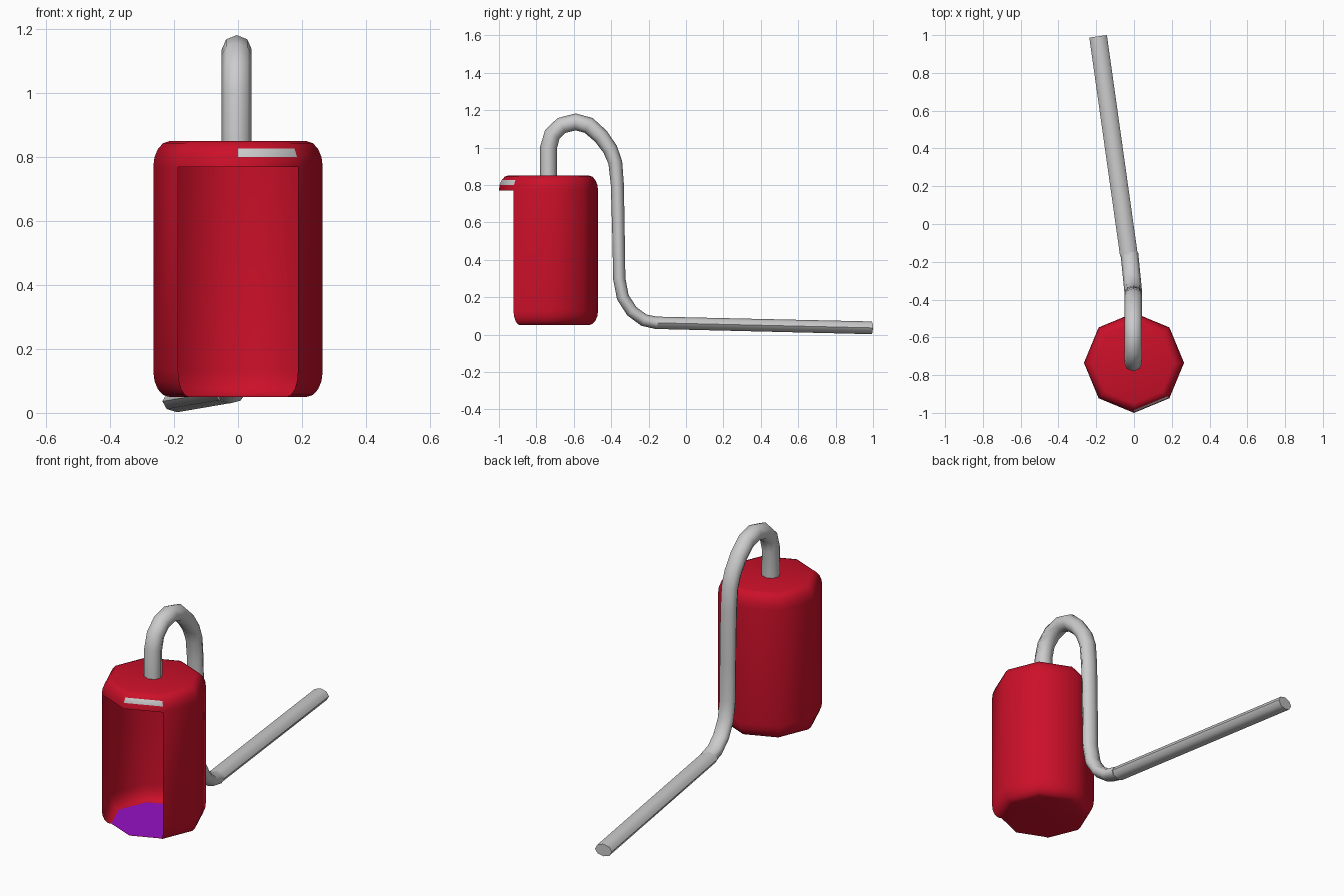
import bpy, math
from mathutils import Vector

if "Cube" in bpy.data.objects:
    bpy.data.objects.remove(bpy.data.objects["Cube"])


def material(name, rgb):
    m = bpy.data.materials.new(name)
    m.diffuse_color = (*rgb, 1)
    m.use_nodes = True
    m.node_tree.nodes["Principled BSDF"].inputs["Base Color"].default_value = m.diffuse_color
    return m


def make(name, verts, faces, mats=(), smooth=None):
    me = bpy.data.meshes.new(name)
    me.from_pydata(verts, [], faces)
    me.update()
    ob = bpy.data.objects.new(name, me)
    bpy.context.collection.objects.link(ob)
    for m in mats:
        me.materials.append(m)
    if smooth:
        bpy.ops.object.select_all(action='DESELECT')
        ob.select_set(True)
        bpy.context.view_layer.objects.active = ob
        bpy.ops.object.shade_smooth_by_angle(angle=math.radians(smooth))
    return ob


def tube(name, path, smooth, n=8):
    """Sweep an oval section along (x, y, z, half thickness) points."""
    pts = [Vector(p[:3]) for p in path]
    verts, faces = [], []
    for k, p in enumerate(pts):
        a = (p - pts[k - 1]).normalized() if k else Vector()
        b = (pts[k + 1] - p).normalized() if k < len(pts) - 1 else Vector()
        t = (a + b).normalized()
        side = (Vector((1, 0, 0)) - t * t.x).normalized()
        up = t.cross(side)
        for i in range(n):
            w = 2 * math.pi * i / n
            verts.append(p + side * (0.047 * math.cos(w)) + up * (path[k][3] * math.sin(w)))
    for k in range(len(pts) - 1):
        for i in range(n):
            j = (i + 1) % n
            faces.append((k*n + i, k*n + j, (k+1)*n + j, (k+1)*n + i))
    faces.append(tuple(reversed(range(n))))
    faces.append(tuple(range(len(verts) - n, len(verts))))
    return make(name, verts, faces, smooth=smooth)


red = material("red", (0.6, 0.005, 0.022))
purple = material("purple", (0.3, 0.005, 0.55))
grey = material("grey", (0.8, 0.8, 0.8))

CY, R, INSET, H, N, SEG = -0.735, 0.265, 0.05, 0.08, 8, 4


def ring(r, z):
    return [(r * math.cos(math.pi * i / 4), CY + r * math.sin(math.pi * i / 4), z) for i in range(N)]


# Octagonal housing with rounded rims, its two front walls left open
quarter = [math.pi / 2 * k / SEG for k in range(SEG + 1)]
profile = [(R - INSET + INSET * math.sin(a), 0.13 - H * math.cos(a)) for a in quarter]
profile += [(R - INSET + INSET * math.cos(a), 0.77 + H * math.sin(a)) for a in quarter]
verts, faces, slots = [], [], []
for r, z in profile:
    verts += ring(r, z)
for k in range(len(profile) - 1):
    for i in range(N):
        if i in (5, 6) and k <= SEG:
            continue
        j = (i + 1) % N
        faces.append((k*N + i, k*N + j, (k+1)*N + j, (k+1)*N + i))
        slots.append(1 if i == 6 and k == SEG + 2 else 0)
faces += [tuple(reversed(range(N))), tuple(range(len(verts) - N, len(verts)))]
slots += [0, 0]
housing = make("housing", verts, faces, (red, grey), 60)
for poly, s in zip(housing.data.polygons, slots):
    poly.material_index = s

# Inner floor
make("housing_floor", ring(R - INSET, 0.053), [tuple(range(N))], (purple,))

# Bent pipe from the lid, over the back and down
bend = [(-0.735, 0.82), (-0.735, 1.0), (-0.715, 1.07), (-0.665, 1.118), (-0.59, 1.137),
        (-0.52, 1.118), (-0.455, 1.06), (-0.405, 0.99), (-0.378, 0.92), (-0.367, 0.8),
        (-0.36, 0.5), (-0.357, 0.3), (-0.338, 0.2), (-0.29, 0.125), (-0.225, 0.077), (-0.155, 0.062)]
path = []
for k, (y, z) in enumerate(bend):
    thick = 0.045 if k < 6 else max(0.033, 0.045 - 0.0025 * (k - 5))
    path.append((-0.004 - 0.1 * max(0, y + 0.36), y, z, thick))
tube("bent_pipe", path, 80)

# Straight rod lying along the ground
tube("straight_rod", [(-0.027, -0.165, 0.063, 0.033), (-0.19, 0.993, 0.036, 0.034)], 55)
